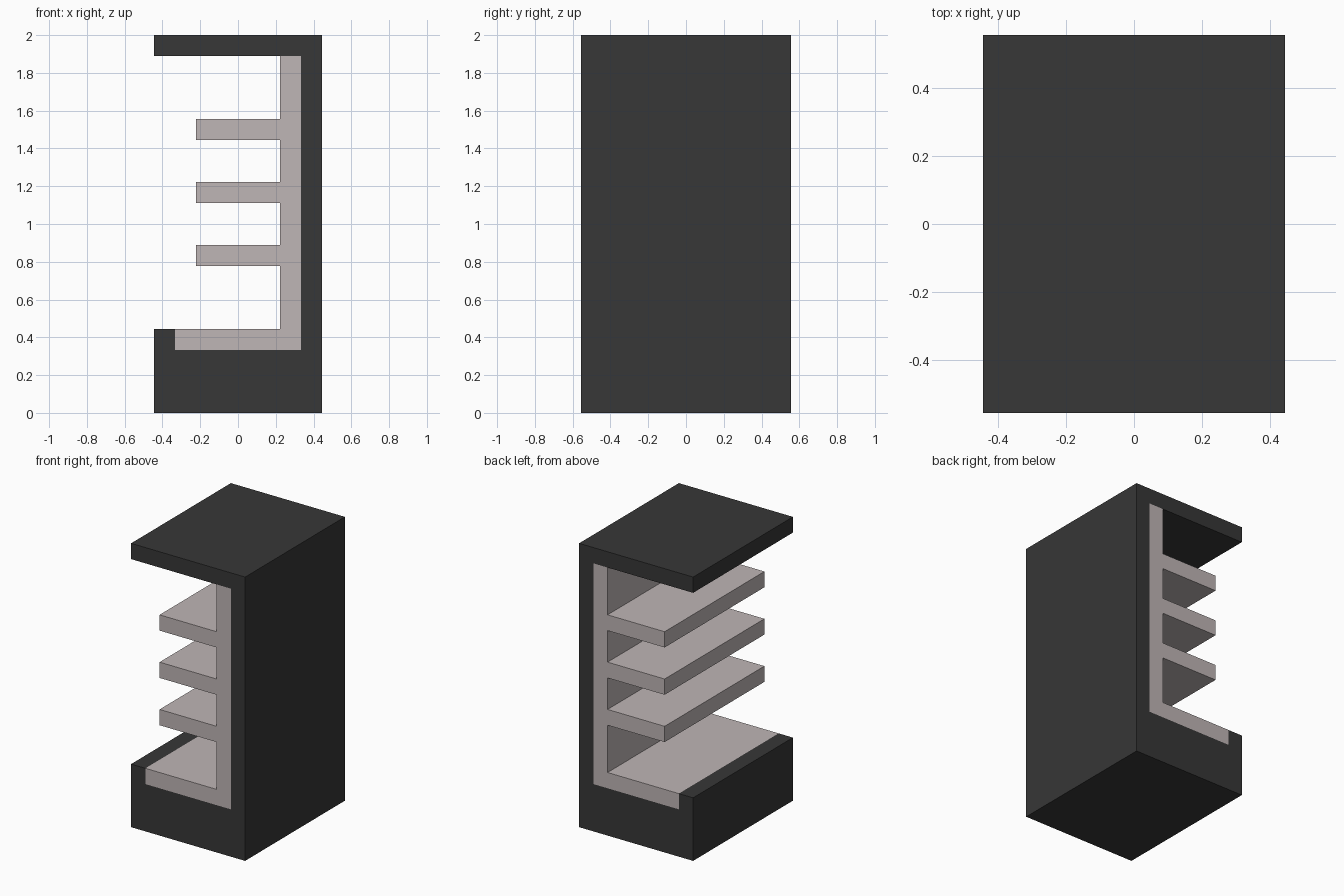
import bpy
import bmesh

if "Cube" in bpy.data.objects:
    bpy.data.objects.remove(bpy.data.objects["Cube"], do_unlink=True)

U = 1 / 9            # module: the cabinet is 8 x 10 x 18 modules
HALF_DEPTH = 5 * U


def material(name, colour):
    mat = bpy.data.materials.new(name)
    mat.use_nodes = True
    mat.diffuse_color = colour
    mat.node_tree.nodes["Principled BSDF"].inputs["Base Color"].default_value = colour
    return mat


def extrude_profile(name, profile, mat):
    """Extrude an (x, z) outline, given in modules, through the full depth."""
    bm = bmesh.new()
    face = bm.faces.new([bm.verts.new((x * U, -HALF_DEPTH, z * U)) for x, z in profile])
    result = bmesh.ops.extrude_face_region(bm, geom=[face])
    verts = [v for v in result["geom"] if isinstance(v, bmesh.types.BMVert)]
    bmesh.ops.translate(bm, verts=verts, vec=(0, 2 * HALF_DEPTH, 0))
    bmesh.ops.recalc_face_normals(bm, faces=bm.faces)
    mesh = bpy.data.meshes.new(name)
    bm.to_mesh(mesh)
    bm.free()
    mesh.materials.append(mat)
    obj = bpy.data.objects.new(name, mesh)
    bpy.context.collection.objects.link(obj)
    return obj


charcoal = material("charcoal", (0.038, 0.038, 0.038, 1))
warm_grey = material("warm grey", (0.52, 0.465, 0.465, 1))

# Outer shell: base with a lip, tall side wall and overhanging top
extrude_profile("cabinet_shell",
                [(-4, 0), (4, 0), (4, 18), (-4, 18), (-4, 17), (3, 17),
                 (3, 3), (-3, 3), (-3, 4), (-4, 4)], charcoal)

# Inner lining: floor, wall and three shelves in one comb-shaped outline
lining = [(-3, 3), (3, 3), (3, 17), (2, 17)]
for bottom in (13, 10, 7):
    lining += [(2, bottom + 1), (-2, bottom + 1), (-2, bottom), (2, bottom)]
lining += [(2, 4), (-3, 4)]
extrude_profile("shelf_lining", lining, warm_grey)
